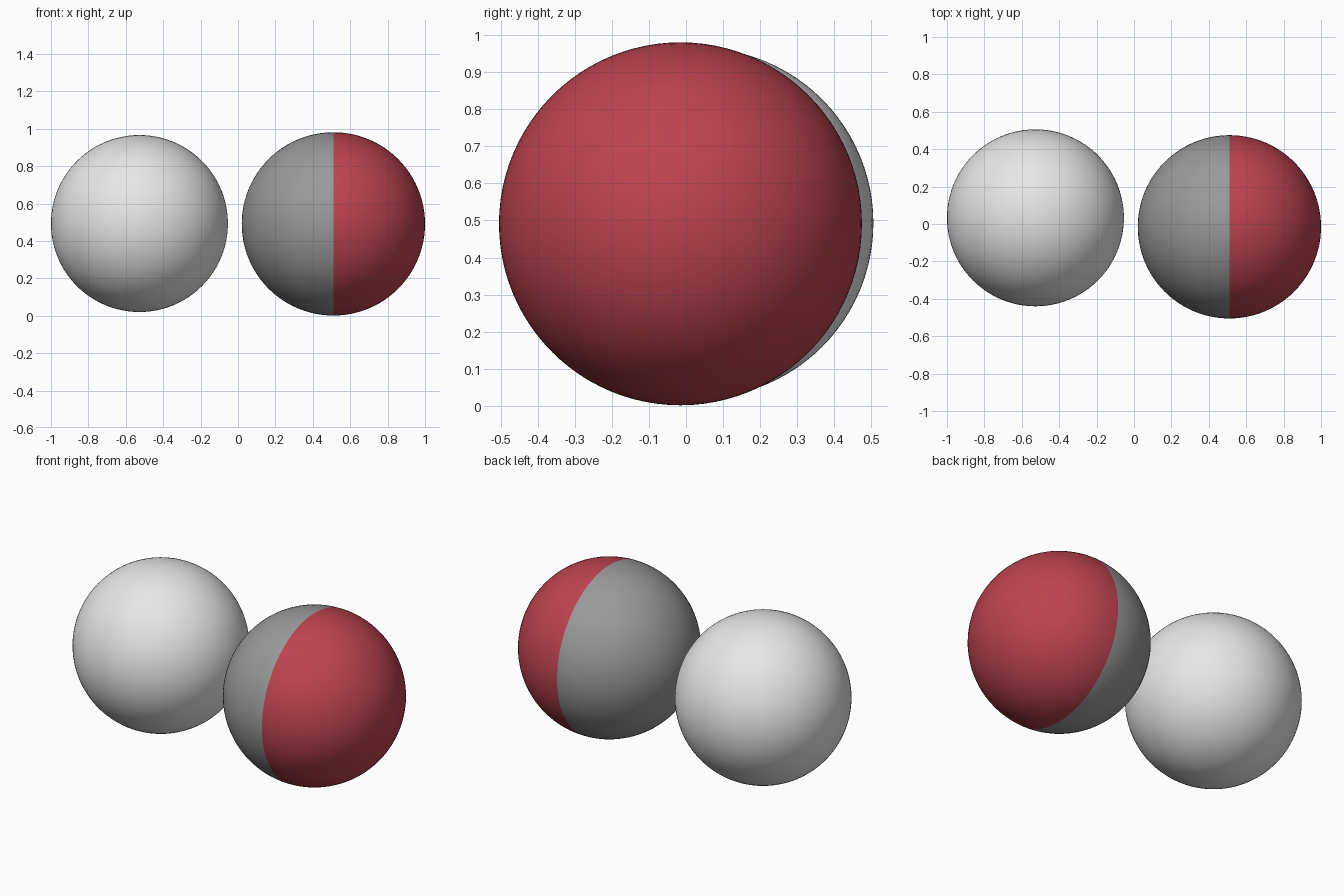
import bpy
import math

cube = bpy.data.objects.get("Cube")
if cube:
    bpy.data.objects.remove(cube, do_unlink=True)


def make_material(name, rgb):
    mat = bpy.data.materials.new(name)
    mat.use_nodes = True
    mat.diffuse_color = (*rgb, 1)
    mat.node_tree.nodes["Principled BSDF"].inputs["Base Color"].default_value = (*rgb, 1)
    return mat


def make_ball(name, centre, radius, materials):
    # Poles lie along x, so the equator is a clean edge loop for a colour split
    bpy.ops.mesh.primitive_uv_sphere_add(
        segments=96, ring_count=48, radius=radius,
        location=centre, rotation=(0, math.pi / 2, 0))
    ball = bpy.context.object
    ball.name = name
    bpy.ops.object.transform_apply(location=False, rotation=True, scale=False)
    for mat in materials:
        ball.data.materials.append(mat)
    bpy.ops.object.shade_smooth()
    return ball


white = make_material("white", (0.8, 0.8, 0.8))
grey = make_material("grey", (0.32, 0.32, 0.32))
red = make_material("red", (0.51, 0.056, 0.08))

# Plain ball
make_ball("white_ball", (-0.527, 0.033, 0.493), 0.473, [white])

# Two-tone ball: grey on the inner half, red on the outer half
two_tone = make_ball("two_tone_ball", (0.51, -0.015, 0.491), 0.49, [grey, red])
for face in two_tone.data.polygons:
    face.material_index = 1 if face.center.x > 0 else 0
